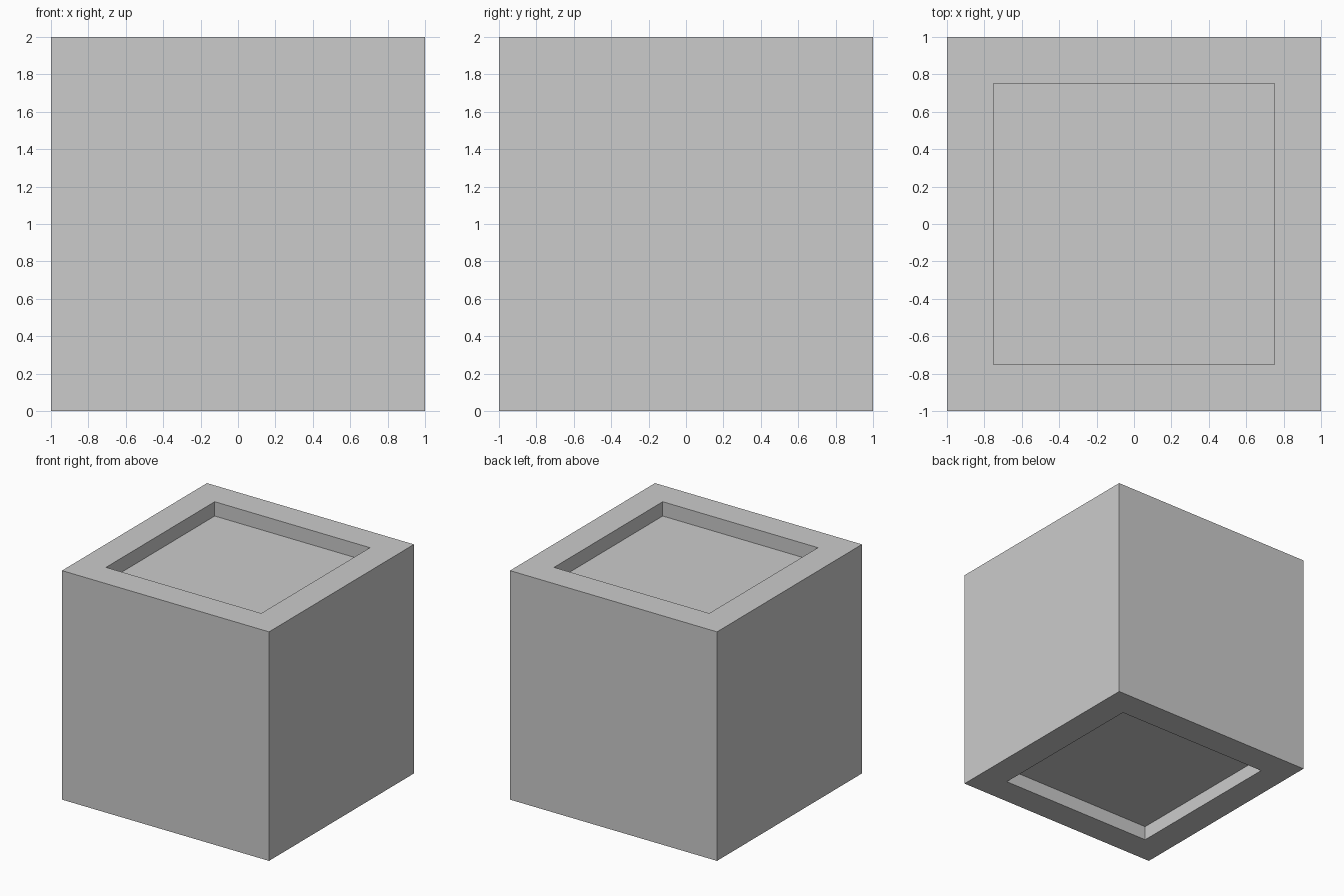
import bpy, bmesh

if "Cube" in bpy.data.objects:
    bpy.data.objects.remove(bpy.data.objects["Cube"])

SIZE, RIM, DEPTH = 2.0, 0.25, 0.125

bm = bmesh.new()

# Solid block standing on the ground
bmesh.ops.create_cube(bm, size=SIZE)
bmesh.ops.translate(bm, verts=bm.verts, vec=(0, 0, SIZE / 2))
bm.normal_update()

# Square recess in the top and bottom faces
for face in [f for f in bm.faces if abs(f.normal.z) > 0.9]:
    inward = -face.normal.copy() * DEPTH
    bmesh.ops.inset_individual(bm, faces=[face], thickness=RIM, use_even_offset=True)
    floor = bmesh.ops.extrude_discrete_faces(bm, faces=[face])["faces"][0]
    bmesh.ops.translate(bm, verts=floor.verts, vec=inward)

bmesh.ops.recalc_face_normals(bm, faces=bm.faces)
mesh = bpy.data.meshes.new("recessed_block")
bm.to_mesh(mesh)
bm.free()
block = bpy.data.objects.new("recessed_block", mesh)
bpy.context.collection.objects.link(block)
